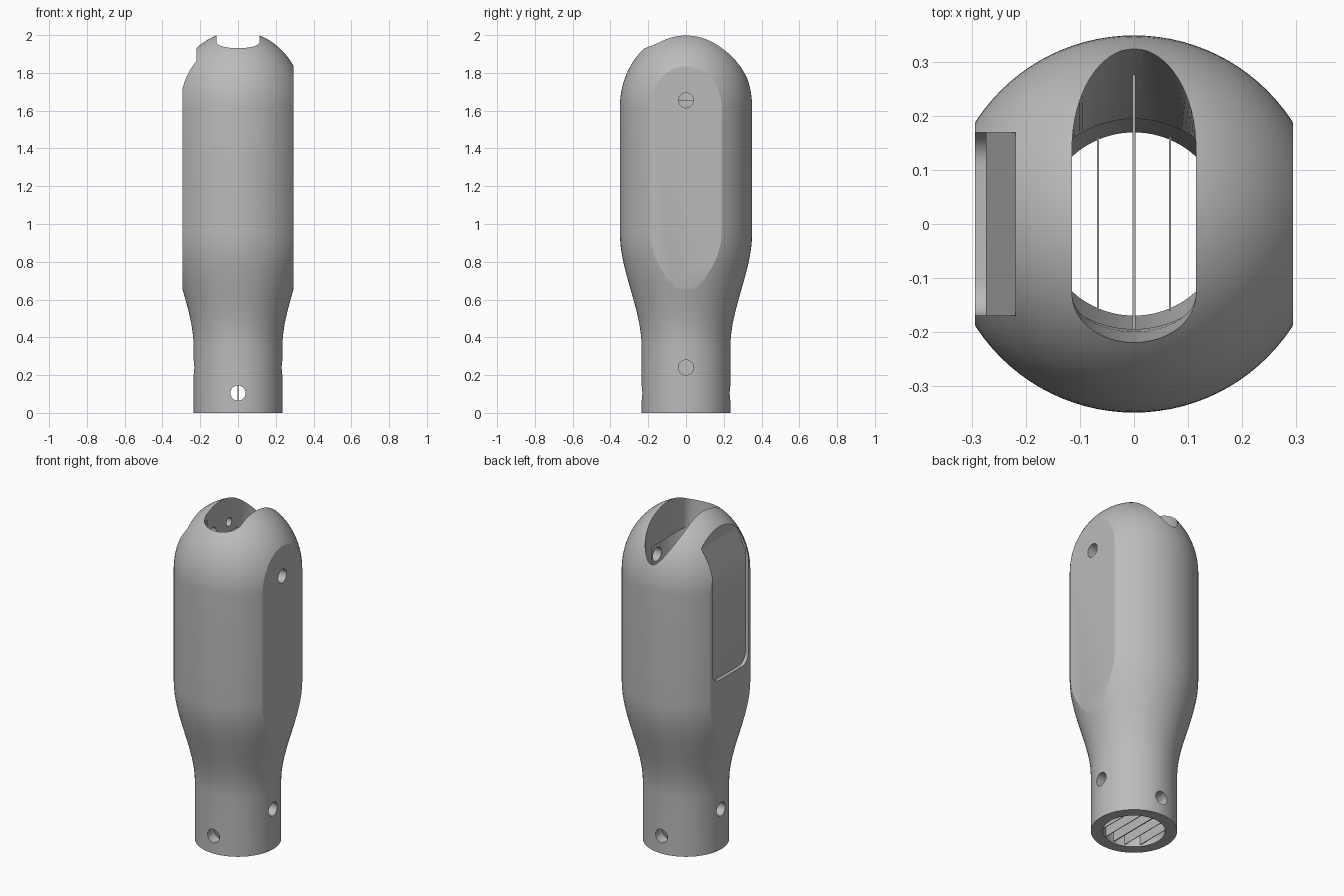
import bpy, bmesh, math
from mathutils import Matrix

cube = bpy.data.objects.get("Cube")
if cube:
    bpy.data.objects.remove(cube)

grey = bpy.data.materials.new("light_grey")
grey.use_nodes = True
grey.diffuse_color = (0.5, 0.5, 0.5, 1)
grey.node_tree.nodes["Principled BSDF"].inputs["Base Color"].default_value = (0.5, 0.5, 0.5, 1)


def finish(name, bm):
    bmesh.ops.recalc_face_normals(bm, faces=bm.faces[:])
    mesh = bpy.data.meshes.new(name)
    bm.to_mesh(mesh)
    bm.free()
    mesh.materials.append(grey)
    obj = bpy.data.objects.new(name, mesh)
    bpy.context.collection.objects.link(obj)
    return obj


def loft(name, rings):
    """Skin a stack of equal rings and cap both ends."""
    bm = bmesh.new()
    rows = [[bm.verts.new(p) for p in ring] for ring in rings]
    n = len(rows[0])
    for a, b in zip(rows, rows[1:]):
        for i in range(n):
            j = (i + 1) % n
            bm.faces.new((a[i], a[j], b[j], b[i]))
    bm.faces.new(rows[0])
    bm.faces.new(rows[-1])
    return finish(name, bm)


def lathe(name, profile, steps=96):
    angles = [2 * math.pi * i / steps for i in range(steps)]
    return loft(name, [[(r * math.cos(a), r * math.sin(a), z) for a in angles]
                       for r, z in profile])


def prism_x(name, outline, x0, x1):
    """Extrude a (y, z) outline along x."""
    return loft(name, [[(x, y, z) for y, z in outline] for x in (x0, x1)])


def box(name, x, y, z):
    return prism_x(name, [(y[0], z[0]), (y[1], z[0]), (y[1], z[1]), (y[0], z[1])], *x)


def drill(axis, centre, length, radius=0.04):
    bm = bmesh.new()
    turn = Matrix.Rotation(math.pi / 2, 4, 'Y' if axis == 'x' else 'X')
    bmesh.ops.create_cone(bm, cap_ends=True, segments=32, radius1=radius, radius2=radius,
                          depth=length, matrix=Matrix.Translation(centre) @ turn)
    return finish("drill", bm)


def cut(body, cutter):
    mod = body.modifiers.new("cut", 'BOOLEAN')
    mod.operation = 'DIFFERENCE'
    mod.solver = 'EXACT'
    mod.object = cutter
    bpy.context.view_layer.objects.active = body
    bpy.ops.object.modifier_apply(modifier=mod.name)
    bpy.data.objects.remove(cutter)


# Turned housing: straight neck, flared shoulder, domed head
profile = [(0.235, 0), (0.235, 0.35)]
for i in range(1, 17):
    t = i / 16
    profile.append((0.235 + 0.115 * t * t * (3 - 2 * t), 0.35 + 0.6 * t))
for i in range(24):
    a = math.pi / 2 * i / 24
    profile.append((0.35 * math.cos(a), 1.62 + 0.4 * math.sin(a)))
profile.append((0.01, 2.02))
body = lathe("housing", profile)

# Side flats
for s in (-1, 1):
    cut(body, box("flat_cutter", sorted((s * 0.295, s * 0.5)), (-0.5, 0.5), (-0.1, 2.2)))

# Bore and wider upper chamber
cut(body, lathe("bore_cutter", [(0.17, -0.1), (0.17, 0.75), (0.195, 0.95), (0.195, 1.78)]))


# Top slot, longer toward the back and tapering downward
def slot_ring(z, back, front):
    ring = []
    for i in range(33):
        a = math.pi * i / 32
        ring.append((0.115 * math.cos(a), 0.14 + (back - 0.14) * math.sin(a), z))
    for i in range(33):
        a = math.pi * (1 + i / 32)
        ring.append((0.115 * math.cos(a), -0.13 - (-0.13 - front) * -math.sin(a), z))
    return ring


cut(body, loft("slot_cutter", [slot_ring(2.2, 0.325, -0.22), slot_ring(1.93, 0.325, -0.22),
                               slot_ring(1.77, 0.325, -0.2), slot_ring(1.45, 0.19, -0.18)]))

# Side pocket with rounded ends, stepped floor and sloped upper face
outline = []
for cy, cz, start in ((0.11, 1.13, -90), (0.11, 1.88, 0), (-0.11, 1.88, 90), (-0.11, 1.13, 180)):
    for i in range(9):
        a = math.radians(start + 90 * i / 8)
        outline.append((cy + 0.06 * math.cos(a), cz + 0.06 * math.sin(a)))
pocket = prism_x("pocket_cutter", outline, -0.5, -0.22)
floor = [(-0.275, 0.9), (-0.275, 1.74), (-0.22, 1.86), (-0.1, 1.86), (-0.1, 0.9)]
cut(pocket, loft("floor_cutter", [[(x, y, z) for x, z in floor] for y in (-0.4, 0.4)]))
cut(body, pocket)

# Pin holes
cut(body, drill('x', (0.3, 0, 1.655), 0.3))
cut(body, drill('x', (0, 0, 0.24), 0.8))
cut(body, drill('y', (0, 0, 0.105), 0.8))
for y in (-0.07, 0.08):
    cut(body, drill('x', (-0.12, y, 1.84), 0.08, 0.025))

# Thin vertical plates inside the bore
for i in (-2, -1, 1, 2):
    x = 0.067 * i
    w = math.sqrt(0.17 ** 2 - x * x) + 0.005
    box("inner_plate", (x - 0.002, x + 0.002), (-w, w), (0.01, 0.9))
prism_x("centre_plate", [(-0.175, 0.01), (0.175, 0.01), (0.175, 1.0), (0.3, 1.3), (0.3, 1.655),
                         (-0.21, 1.655), (-0.21, 1.3), (-0.175, 1.0)], -0.003, 0.003)

# Smooth turned surfaces, crisp cut edges
bpy.ops.object.select_all(action='DESELECT')
body.select_set(True)
bpy.context.view_layer.objects.active = body
bpy.ops.object.shade_smooth_by_angle(angle=math.radians(25))
